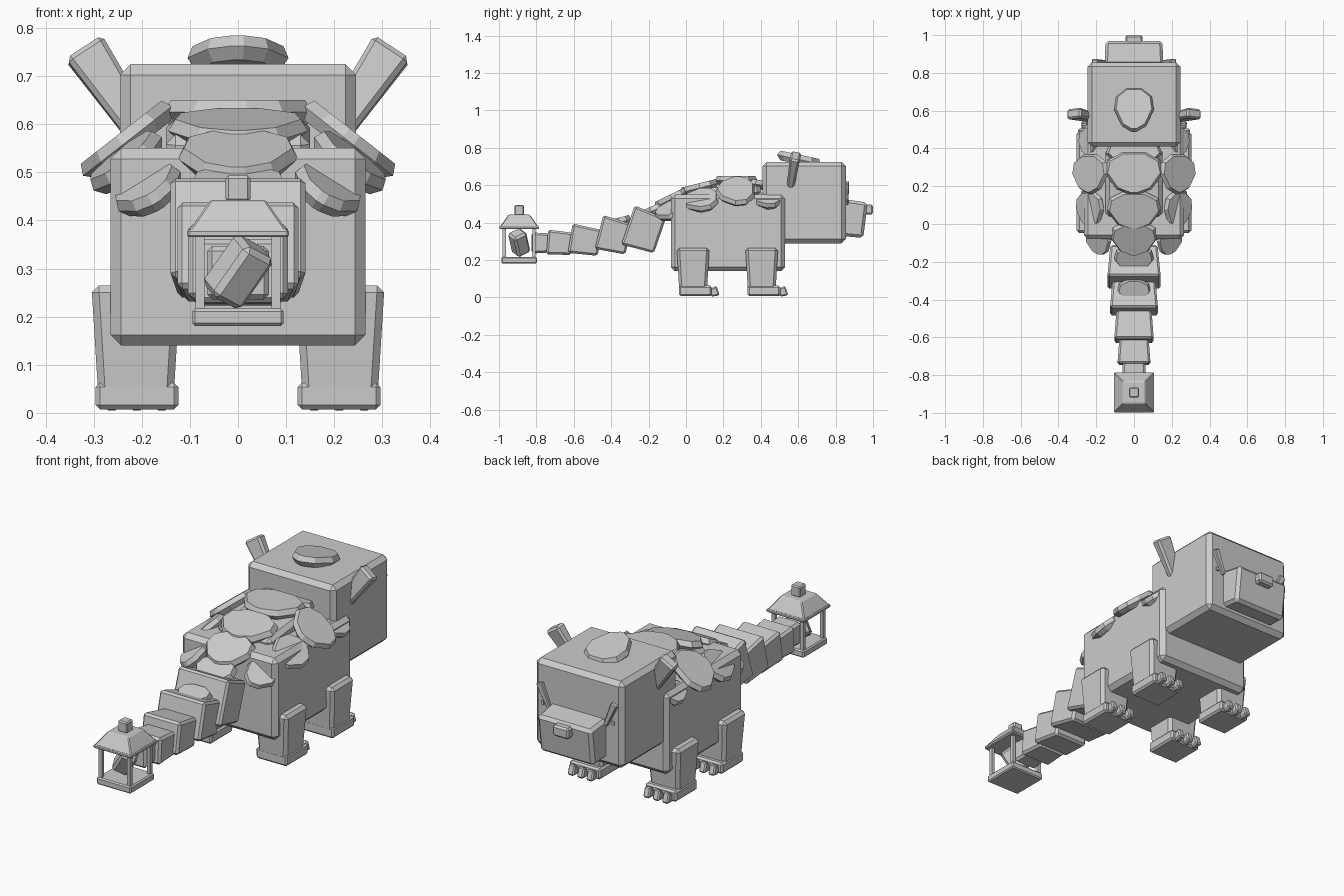
import bpy, bmesh, math
from mathutils import Matrix, Vector, Euler

cube = bpy.data.objects.get("Cube")
if cube:
    bpy.data.objects.remove(cube, do_unlink=True)

grey = bpy.data.materials.new("stone grey")
grey.use_nodes = True
grey.diffuse_color = (0.6, 0.6, 0.6, 1)
grey.node_tree.nodes["Principled BSDF"].inputs["Base Color"].default_value = (0.6, 0.6, 0.6, 1)


def finish(name, bm, loc, rot, bevel=0):
    if bevel:
        bmesh.ops.bevel(bm, geom=bm.edges[:], offset=bevel, segments=1, affect='EDGES')
    bmesh.ops.recalc_face_normals(bm, faces=bm.faces[:])
    mesh = bpy.data.meshes.new(name)
    bm.to_mesh(mesh)
    bm.free()
    mesh.materials.append(grey)
    ob = bpy.data.objects.new(name, mesh)
    ob.location = loc
    ob.rotation_euler = [math.radians(a) for a in rot]
    bpy.context.collection.objects.link(ob)
    return ob


def box(name, loc, size, rot=(0, 0, 0), bevel=0.01, axis=2, taper=1.0):
    """Bevelled box; the negative end of the axis is scaled by taper."""
    bm = bmesh.new()
    bmesh.ops.create_cube(bm, size=1)
    for v in bm.verts:
        s = taper if v.co[axis] < 0 else 1
        for i in range(3):
            v.co[i] *= size[i] * (s if i != axis else 1)
    return finish(name, bm, loc, rot, bevel)


SCALE_HALF = [(0.4, 0.97), (0.9, 0.6), (1, 0), (0.6, -0.75), (0.12, -1)]


def scale(name, loc, rx, ry, rot, thick=0.04):
    """Pebble-like plate with chamfered rims; loc is the middle of its top."""
    outline = SCALE_HALF + [(-x, y) for x, y in reversed(SCALE_HALF)]
    bm = bmesh.new()
    rings = [[bm.verts.new((x * rx * k, y * ry * k, z)) for x, y in outline]
             for k, z in ((0.82, -thick), (1, -thick * 0.5), (0.9, 0))]
    bm.faces.new(rings[0])
    bm.faces.new(rings[-1])
    n = len(outline)
    for a, b in zip(rings, rings[1:]):
        for i in range(n):
            j = (i + 1) % n
            bm.faces.new((a[i], a[j], b[j], b[i]))
    return finish(name, bm, loc, rot)


# Body, head and snout
box("body", (0, 0.225, 0.345), (0.53, 0.61, 0.41), bevel=0.022)
box("head", (0, 0.632, 0.507), (0.49, 0.445, 0.435), bevel=0.022)
box("snout", (0, 0.895, 0.42), (0.3, 0.13, 0.19), (-7, 0, 0), 0.015, 1, 1.04)
box("nose", (0, 0.972, 0.47), (0.09, 0.055, 0.055), bevel=0.009)
scale("head_plate", (0, 0.61, 0.762), 0.105, 0.12, (-12, 0, 0), 0.05)

# Paired parts of the head
for s, side in ((1, "left"), (-1, "right")):
    box(side + "_ear", (s * 0.262, 0.572, 0.672), (0.09, 0.055, 0.21),
        (-12, s * 33, s * -8), 0.01, 2, 0.7)
    box(side + "_brow", (s * 0.182, 0.858, 0.555), (0.034, 0.03, 0.13),
        (0, s * 24, 0), 0.004, 2, 0.6)
    box(side + "_eye", (s * 0.195, 0.856, 0.515), (0.014, 0.008, 0.018), bevel=0)

    # Legs with feet and claws
    for y, end in ((0.405, "front"), (0.038, "back")):
        tag = side + "_" + end
        box(tag + "_leg", (s * 0.212, y, 0.145), (0.185, 0.175, 0.24), bevel=0.015, taper=0.84)
        box(tag + "_foot", (s * 0.21, y + 0.012, 0.035), (0.172, 0.175, 0.055), bevel=0.009)
        for i in (-1, 0, 1):
            box(tag + "_claw", (s * 0.21 + i * 0.052, y + 0.112, 0.03), (0.036, 0.045, 0.054),
                (18, 0, 0), 0.007, 1, 0.75)

    # Side scales: y, x, z, radii, tilts
    for x, y, z, rx, ry, rot in (
            (0.243, 0.265, 0.583, 0.118, 0.105, (0, 38, 0)),
            (0.243, 0.075, 0.535, 0.09, 0.1, (8, 38, 0)),
            (0.195, -0.095, 0.478, 0.076, 0.08, (20, 32, 0)),
            (0.25, 0.435, 0.535, 0.062, 0.075, (0, 38, 0))):
        scale(side + "_scale", (s * x, y, z), rx, ry, (rot[0], s * rot[1], 0), 0.045)

# Scales along the spine
for y, z, rx, ry, tilt in ((0.375, 0.63, 0.15, 0.07, -8), (0.27, 0.65, 0.155, 0.115, 0),
                           (0.068, 0.61, 0.145, 0.105, 14), (-0.085, 0.55, 0.125, 0.1, 26),
                           (-0.195, 0.482, 0.105, 0.085, 25), (-0.36, 0.426, 0.088, 0.065, 15)):
    scale("spine_scale", (0, y, z), rx, ry, (tilt, 0, 0), 0.05)
box("spine_core", (0, 0.22, 0.56), (0.3, 0.36, 0.07), (6, 0, 0), 0.02)

# Tail segments, each flaring towards its far end
for y, z, w, l, h, tilt in ((-0.225, 0.358, 0.25, 0.18, 0.195, -19),
                            (-0.385, 0.33, 0.225, 0.165, 0.165, -14),
                            (-0.54, 0.304, 0.185, 0.16, 0.14, -9),
                            (-0.675, 0.291, 0.155, 0.135, 0.118, -4),
                            (-0.77, 0.291, 0.115, 0.11, 0.1, 0)):
    box("tail_segment", (0, y, z), (w, l, h), (tilt, 0, 0), 0.011, 1, 1.13)

# Lantern hanging at the tail tip
LY = -0.892
box("lantern_base", (0, LY, 0.199), (0.19, 0.19, 0.036), bevel=0.006)
for px in (-1, 1):
    for py in (-1, 1):
        box("lantern_post", (px * 0.079, LY + py * 0.079, 0.29), (0.018, 0.018, 0.16), bevel=0)
box("lantern_eave", (0, LY, 0.373), (0.211, 0.211, 0.016), bevel=0.004)
box("lantern_roof", (0, LY, 0.41), (0.115, 0.115, 0.064), bevel=0.004, taper=1.78)
box("lantern_chimney", (0, LY, 0.466), (0.052, 0.052, 0.055), bevel=0.006)
box("lantern_gem", (0, LY, 0.293), (0.08, 0.08, 0.13), (28, 24, 35), 0.012)
